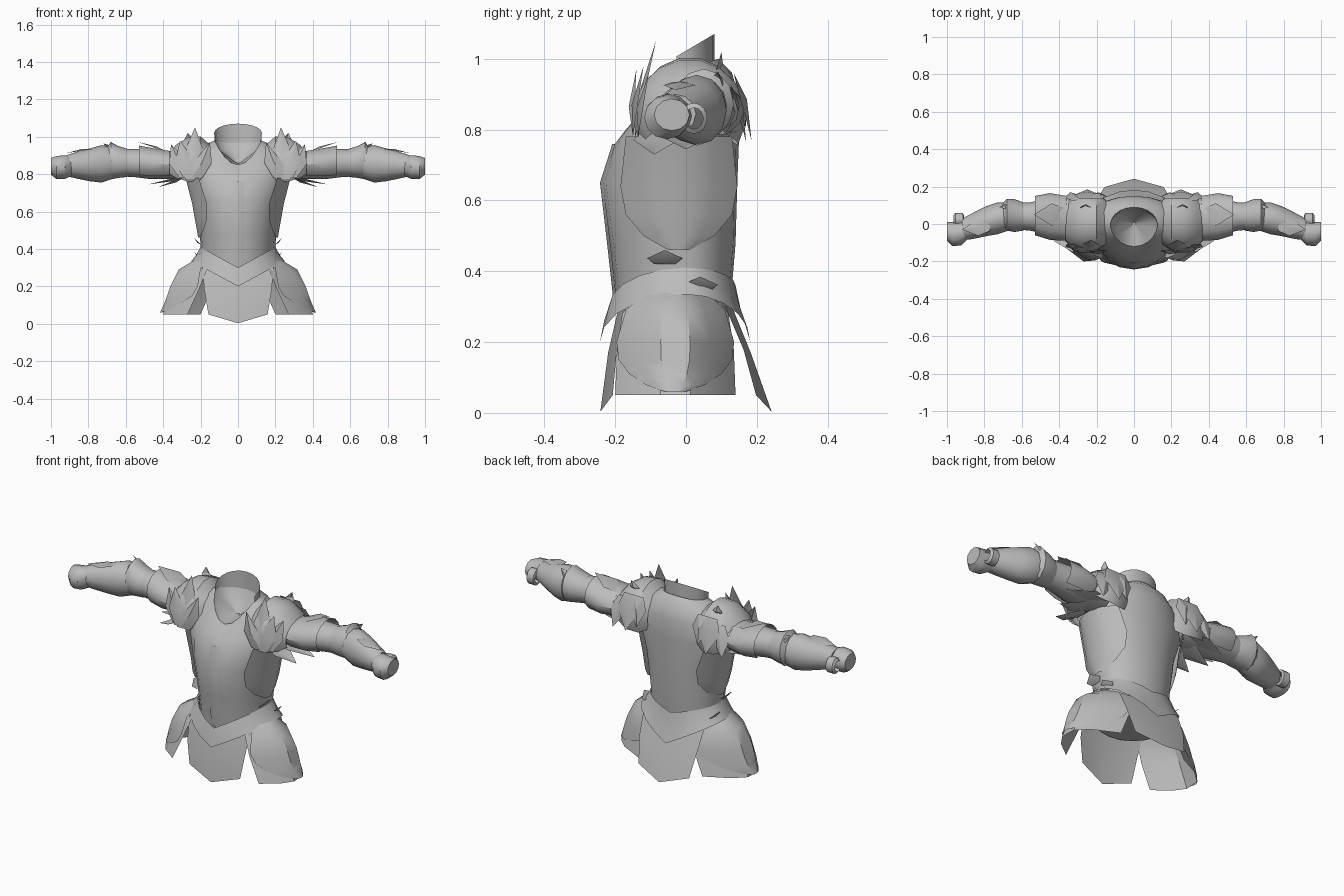
import bpy, bmesh, math
from mathutils import Vector

if "Cube" in bpy.data.objects:
    bpy.data.objects.remove(bpy.data.objects["Cube"], do_unlink=True)

steel = bpy.data.materials.new("plain_grey_steel")
steel.use_nodes = True
GREY = (0.5, 0.5, 0.5, 1)
steel.diffuse_color = GREY
steel.node_tree.nodes["Principled BSDF"].inputs["Base Color"].default_value = GREY


def finish(name, bm, angle=35):
    """Turn a bmesh into a shaded, coloured object."""
    bmesh.ops.recalc_face_normals(bm, faces=bm.faces)
    mesh = bpy.data.meshes.new(name)
    bm.to_mesh(mesh)
    bm.free()
    mesh.materials.append(steel)
    obj = bpy.data.objects.new(name, mesh)
    bpy.context.collection.objects.link(obj)
    bpy.ops.object.select_all(action="DESELECT")
    obj.select_set(True)
    bpy.context.view_layer.objects.active = obj
    bpy.ops.object.shade_smooth_by_angle(angle=math.radians(angle))


def loft(name, rows, closed=True, cap_start=False, cap_end=False, side=1):
    """Skin a list of equal-length point rows; side=-1 mirrors in x."""
    bm = bmesh.new()
    grid = [[bm.verts.new((p[0] * side, p[1], p[2])) for p in row] for row in rows]
    n = len(grid[0])
    for a, b in zip(grid, grid[1:]):
        for i in range(n if closed else n - 1):
            j = (i + 1) % n
            bm.faces.new((a[i], a[j], b[j], b[i]))
    if cap_start:
        bm.faces.new(grid[0])
    if cap_end:
        bm.faces.new(grid[-1])
    finish(name, bm)


def body_ring(w, front, back, z, z_front=None, z_back=None, pointed=False, n=20):
    """Horizontal ring whose height may curve or run to a point at front and back."""
    pts = []
    for i in range(n):
        t = 2 * math.pi * i / n
        c, s = math.cos(t), math.sin(t)
        end = z_front if s < 0 else z_back
        blend = 1 - abs(c) if pointed else s * s
        rise = 0 if end is None else (end - z) * blend
        pts.append((w * c, -front * s if s < 0 else back * s, z + rise))
    return pts


def limb_ring(x, yc, zc, ry, rz, start=0, sweep=360, n=12):
    """Ring or arc around the x axis."""
    steps = n if sweep == 360 else n - 1
    angles = [math.radians(start + sweep * i / steps) for i in range(n)]
    return [(x, yc + ry * math.cos(a), zc + rz * math.sin(a)) for a in angles]


def side_plate(name, rows, yc, side, wrap=0):
    """Curved plate on the flank: rows of (z, x at middle, x at edge, half span).
    wrap pulls the rear edge inwards."""
    pts = []
    for z, xm, xe, span in rows:
        pts.append([(xe + (xm - xe) * (1 - u * u) - wrap * (max(0, span * u) / .17) ** 2,
                     yc + span * u, z) for u in (-1, -0.6, -.25, .25, 0.6, 1)])
    loft(name, pts, closed=False, side=side)


def leaf(name, base, tip, width, across, bulge, side):
    """Pointed plate with a raised middle ridge."""
    base, tip, across, bulge = map(Vector, (base, tip, across, bulge))
    mid = base.lerp(tip, 0.42)
    outline = [base - across * width * .3, mid - across * width * .5, tip,
               mid + across * width * .5, base + across * width * .3]
    bm = bmesh.new()
    flip = Vector((side, 1, 1))
    rim = [bm.verts.new(p * flip) for p in outline]
    ridge = bm.verts.new((mid + bulge) * flip)
    for i in range(5):
        bm.faces.new((rim[i], rim[(i + 1) % 5], ridge))
    finish(name, bm, 20)


# Breastplate and back
loft("cuirass", [
    body_ring(.19, -.19, .12, .25),
    body_ring(.195, -.2, .13, .36),
    body_ring(.205, -.215, .14, .48),
    body_ring(.23, -.238, .145, .65),
    body_ring(.27, -.2, .15, .77, .76, .78),
    body_ring(.255, -.17, .15, .87, .8, .89),
    body_ring(.185, -.14, .13, .955, .83, .96),
    body_ring(.125, -.12, .09, .98, .85, 1.0)], cap_start=True)
# Breastplate keel
loft("chest_keel", [[(-.03, y + .006, z), (0, y - .003, z), (.03, y + .006, z)]
                    for y, z in ((-.2, .3), (-.22, .48), (-.24, .65), (-.205, .76))],
     closed=False)

# Standing collar and the hollow of the neck
back_arc = [math.radians(-15 + 210 * i / 12) for i in range(13)]
loft("collar", [[(r * math.cos(a), .085 * math.sin(a) - .005, base + lift * math.sin(a))
                 for a in back_arc]
                for r, base, lift in ((.122, .95, .02), (.128, 1.02, .05))], closed=False)
loft("neck_hollow", [body_ring(.125, -.12, .09, .98, .85, 1.0),
                     body_ring(.1, -.1, .07, .93, .85, .94),
                     body_ring(.01, -.01, .01, .86)], cap_end=True)

# Belt, dipping to a point front and back
loft("belt", [body_ring(.2, -.218, .14, .41, .3, .36, True),
              body_ring(.225, -.231, .155, .365, .26, .29, True),
              body_ring(.25, -.243, .182, .335, .2, .2, True)])

# Hanging plates front and back
for name, top, low, tip in (("front_skirt", -.19, -.225, -.242),
                            ("back_skirt", .13, .215, .242)):
    loft(name, [[(-.19, top * .85, .3), (0, top, .3), (.19, top * .85, .3)],
                [(-.18, (top + low) * .47, .18), (0, (top + low) * .53, .17),
                 (.18, (top + low) * .47, .18)],
                [(-.158, low * .92, .05), (0, tip, .003), (.158, low * .92, .05)]],
         closed=False)

for s, word in ((1, "left"), (-1, "right")):
    # Hip plates, an inner skirt and a rounded outer plate
    side_plate(word + "_hip_skirt", [(.35, .2, .15, .1), (.28, .31, .17, .15),
               (.18, .36, .21, .165), (.05, .41, .27, .17)], -.03, s, .07)
    side_plate(word + "_hip_plate", [(.35, .22, .18, .08), (.29, .325, .2, .14),
               (.2, .372, .215, .166), (.15, .388, .245, .16), (.11, .4, .305, .13),
               (.08, .41, .365, .085), (.06, .418, .41, .03)], -.03, s, .07)

    # Flank plate
    side_plate(word + "_flank_plate", [(.78, .285, .21, .15), (.64, .25, .165, .165),
               (.56, .235, .165, .15), (.5, .222, .185, .1), (.46, .214, .205, .03)], -.02, s)
    # Waist barbs
    for y, z in ((-.06, .46), (.04, .385)):
        leaf(word + "_waist_barb", (.195, y, z - .04), (.235, y, z), .1,
             (0, 1, 0), (.006, 0, -.004), s)

    # Shoulder dome
    loft(word + "_shoulder_dome", [limb_ring(x, .01, .84, ry, rz, -30, 240)
         for x, ry, rz in ((.15, .12, .12), (.2, .153, .165), (.27, .16, .158),
                           (.33, .135, .12), (.365, .105, .082))], closed=False, side=s)
    # Shoulder leaves: front spray, back spray and crown spike
    for base, tip, w in (((.24, -.145, .77), (.23, -.085, 1.05), .13),
                         ((.26, -.15, .78), (.31, -.12, .98), .11),
                         ((.22, -.15, .78), (.15, -.14, .97), .1),
                         ((.28, -.135, .78), (.358, -.105, .96), .11),
                         ((.25, .135, .96), (.25, .185, .77), .14),
                         ((.3, .125, .93), (.34, .17, .765), .11),
                         ((.2, .135, .96), (.19, .17, .8), .1),
                         ((.25, .08, .95), (.27, .1, 1.02), .06)):
        out = -.016 if base[1] < 0 else .016
        leaf(word + "_shoulder_leaf", base, tip, w, (1, 0, 0), (0, out, .006), s)
    # Leaves under the arm
    for y, tip in ((-.08, (.43, -.09, .73)), (0, (.48, .0, .745)), (.08, (.5, .08, .785))):
        leaf(word + "_underarm_leaf", (.26, y, .8), tip, .13, (0, 1, 0), (0, 0, -.015), s)

    # Upper arm and its flared plate
    loft(word + "_upper_arm", [limb_ring(*r) for r in (
        (.24, .02, .85, .1, .075), (.38, .03, .85, .11, .075), (.48, .04, .855, .09, .08),
        (.56, .04, .86, .075, .075), (.68, .045, .86, .07, .07))], side=s)
    loft(word + "_upper_arm_plate", [limb_ring(*r, -50, 280) for r in (
        (.36, .03, .85, .12, .075), (.45, .04, .855, .125, .085),
        (.53, .045, .865, .105, .09))], closed=False, side=s)
    leaf(word + "_arm_crest", (.37, .05, .915), (.535, .05, .972), .12,
         (0, 1, 0), (0, 0, .01), s)

    # Elbow guard and forearm
    loft(word + "_elbow_guard", [limb_ring(*r) for r in (
        (.59, .04, .86, .075, .075), (.64, .045, .865, .088, .085),
        (.68, .05, .872, .085, .1), (.7, .045, .865, .07, .08))], side=s)
    leaf(word + "_elbow_point", (.62, .1, .87), (.72, .09, .965), .09,
         (0, .5, -.8), (0, .018, .01), s)
    loft(word + "_forearm", [limb_ring(*r) for r in (
        (.67, .04, .86, .075, .085), (.73, .03, .855, .085, .1), (.79, .015, .85, .08, .088),
        (.86, -.01, .848, .07, .072), (.92, -.03, .845, .058, .055))],
        cap_end=True, side=s)
    leaf(word + "_wrist_plate", (.77, -.01, .935), (.92, -.03, .912), .09,
         (0, 1, 0), (0, 0, .01), s)

    # Fist, with the fingers curled into an open tube
    loft(word + "_fist", [limb_ring(*r) for r in (
        (.89, -.03, .842, .052, .052), (.925, -.05, .838, .065, .063),
        (.97, -.054, .835, .064, .062), (1.0, -.04, .842, .05, .045))],
        cap_end=True, side=s)
    loft(word + "_curled_fingers", [limb_ring(x, .022, .832, r, r * 1.15, -140, 280)
         for x, r in ((.91, .026), (.915, .038), (.955, .038), (.965, .026), (.91, .026))],
         closed=False, side=s)
